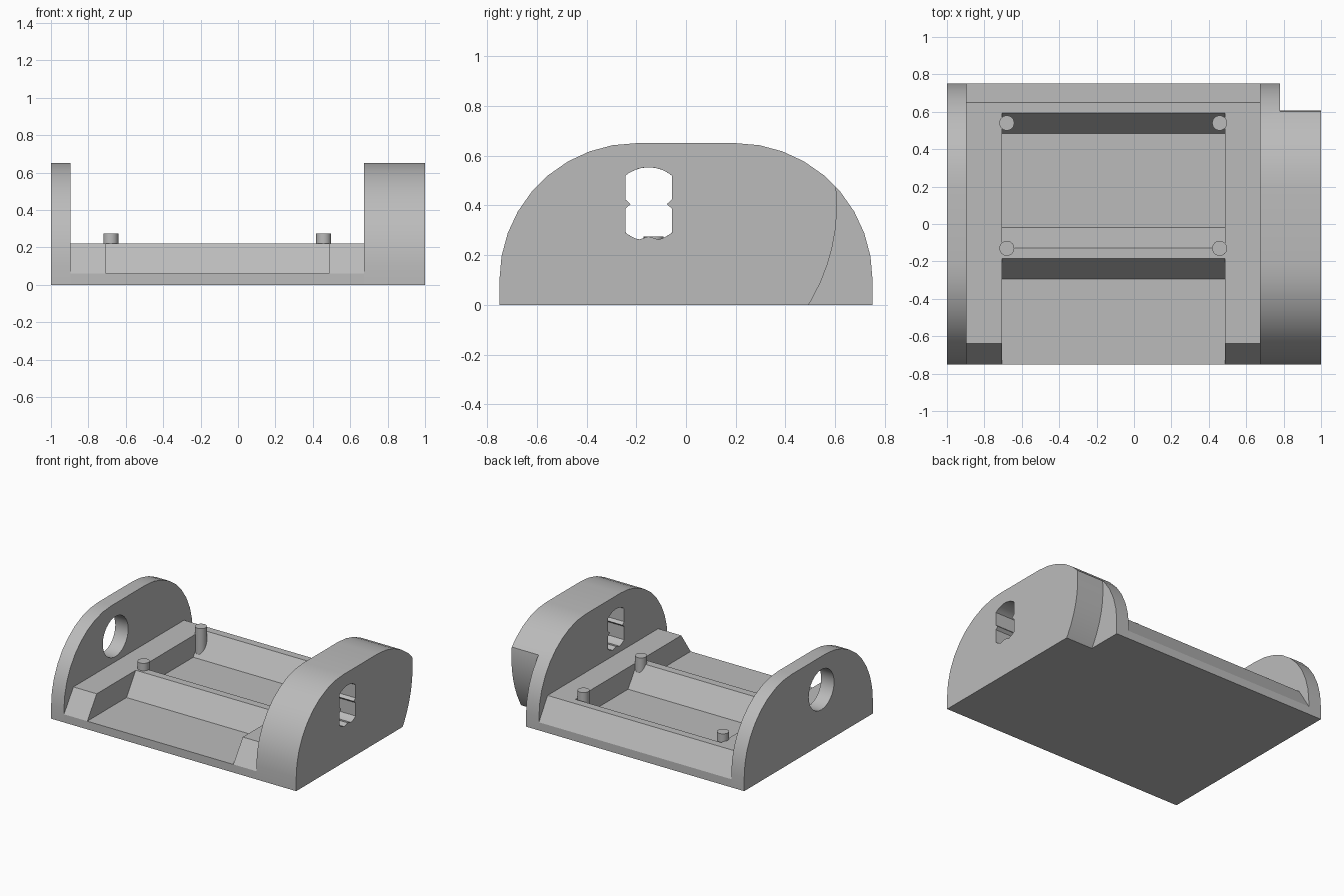
import bpy, bmesh
from math import sin, cos, pi, sqrt, radians, asin

cube = bpy.data.objects.get("Cube")
if cube:
    bpy.data.objects.remove(cube)

grey = bpy.data.materials.new("plain grey")
grey.use_nodes = True
colour = (0.5, 0.5, 0.5, 1)
grey.diffuse_color = colour
grey.node_tree.nodes["Principled BSDF"].inputs["Base Color"].default_value = colour


def finish(name, bm):
    bmesh.ops.recalc_face_normals(bm, faces=bm.faces)
    mesh = bpy.data.meshes.new(name)
    bm.to_mesh(mesh)
    bm.free()
    mesh.materials.append(grey)
    obj = bpy.data.objects.new(name, mesh)
    bpy.context.collection.objects.link(obj)
    return obj


def extrude_x(name, outline, x0, x1):
    """Solid with a (y, z) outline running from x0 to x1."""
    bm = bmesh.new()
    face = bm.faces.new([bm.verts.new((x0, y, z)) for y, z in outline])
    grown = bmesh.ops.extrude_face_region(bm, geom=[face])["geom"]
    verts = [v for v in grown if isinstance(v, bmesh.types.BMVert)]
    bmesh.ops.translate(bm, verts=verts, vec=(x1 - x0, 0, 0))
    return finish(name, bm)


def cut(obj, *cutters):
    for cutter in cutters:
        cutter.hide_render = True
        mod = obj.modifiers.new("cut", "BOOLEAN")
        mod.operation = "DIFFERENCE"
        mod.solver = "EXACT"
        mod.object = cutter
    graph = bpy.context.evaluated_depsgraph_get()
    mesh = bpy.data.meshes.new_from_object(obj.evaluated_get(graph))
    obj.modifiers.clear()
    obj.data = mesh
    for cutter in cutters:
        bpy.data.objects.remove(cutter)


def smooth(obj):
    bpy.ops.object.select_all(action="DESELECT")
    obj.select_set(True)
    bpy.context.view_layer.objects.active = obj
    bpy.ops.object.shade_smooth_by_angle(angle=radians(25))


HALF, TOP, FLOOR, DECK = 0.75, 0.65, 0.06, 0.22
WALL_IN, BLOCK_IN = -0.895, 0.675
TRAY = (-0.705, 0.487)
HOLE_Y, HOLE_Z, HOLE_R = -0.15, 0.405, 0.148

# Rounded end outline: flat bottom, quarter-round shoulders, flat top
STEPS = 9
shoulder = [(0.2 + 0.55 * cos(i * pi / 2 / STEPS), 0.1 + 0.55 * sin(i * pi / 2 / STEPS))
            for i in range(STEPS + 1)]
end_outline = [(HALF, 0)] + shoulder + [(-y, z) for y, z in reversed(shoulder)] + [(-HALF, 0)]

# Thin end wall with a round bore
wall = extrude_x("thin_end_wall", end_outline, -1, WALL_IN)
bore = [(HOLE_Y + HOLE_R * cos(a * pi / 16), HOLE_Z + HOLE_R * sin(a * pi / 16)) for a in range(32)]
cut(wall, extrude_x("bore_cutter", bore, -1.1, -0.8))
smooth(wall)

# Thick end block with a flat-sided keyed slot and a curved rear notch
block = extrude_x("thick_end_block", end_outline, BLOCK_IN, 1)
flat = 0.093
reach = asin(flat / HOLE_R)
arc = [(HOLE_R * sin(reach * t / 5), HOLE_R * cos(reach * t / 5)) for t in range(-5, 6)]
key_side = [(flat, 0.018), (flat - 0.02, 0), (flat, -0.018)]
lower = [(y, -z) for y, z in reversed(arc) if abs(y) > 0.03]
lower.insert(len(lower) // 2, (0, -0.13))
slot = arc + key_side + lower + [(-y, z) for y, z in reversed(key_side)]
slot = [(HOLE_Y + y, HOLE_Z + z) for y, z in slot]
sweep = [-0.05 + 0.07 * i for i in range(11)]
notch = [(HOLE_Y + sqrt(0.757 ** 2 - (z - 0.4) ** 2), z) for z in sweep]
notch += [(0.9, sweep[-1]), (0.9, sweep[0])]
cut(block, extrude_x("slot_cutter", slot, 0.6, 1.1),
    extrude_x("notch_cutter", notch, 0.78, 1.1))
smooth(block)

# Deck with bevelled ends; two sloped pockets leave side rails, a middle bar and a rear bar
deck_outline = [(-HALF, 0), (-HALF, FLOOR), (-0.64, DECK), (0.65, DECK), (HALF, FLOOR), (HALF, 0)]
deck = extrude_x("tray_deck", deck_outline, WALL_IN, BLOCK_IN)
run = 0.108
front_pocket = [(-0.9, FLOOR), (-0.293, FLOOR), (-0.293 + 2 * run, 2 * DECK - FLOOR),
                (-0.9, 2 * DECK - FLOOR)]
rear_pocket = [(-0.02, FLOOR), (0.485, FLOOR), (0.485 + 2 * run, 2 * DECK - FLOOR),
               (-0.02 - 2 * run, 2 * DECK - FLOOR)]
cut(deck, extrude_x("front_pocket_cutter", front_pocket, *TRAY),
    extrude_x("rear_pocket_cutter", rear_pocket, *TRAY))

# Locating pegs at the tray corners
for side, x in (("right", -0.68), ("left", 0.458)):
    for end, y in (("front", -0.13), ("rear", 0.54)):
        bm = bmesh.new()
        bmesh.ops.create_cone(bm, cap_ends=True, segments=24, radius1=0.04, radius2=0.04, depth=0.225)
        bmesh.ops.translate(bm, verts=bm.verts, vec=(x, y, 0.1625))
        smooth(finish(f"{end}_{side}_peg", bm))
